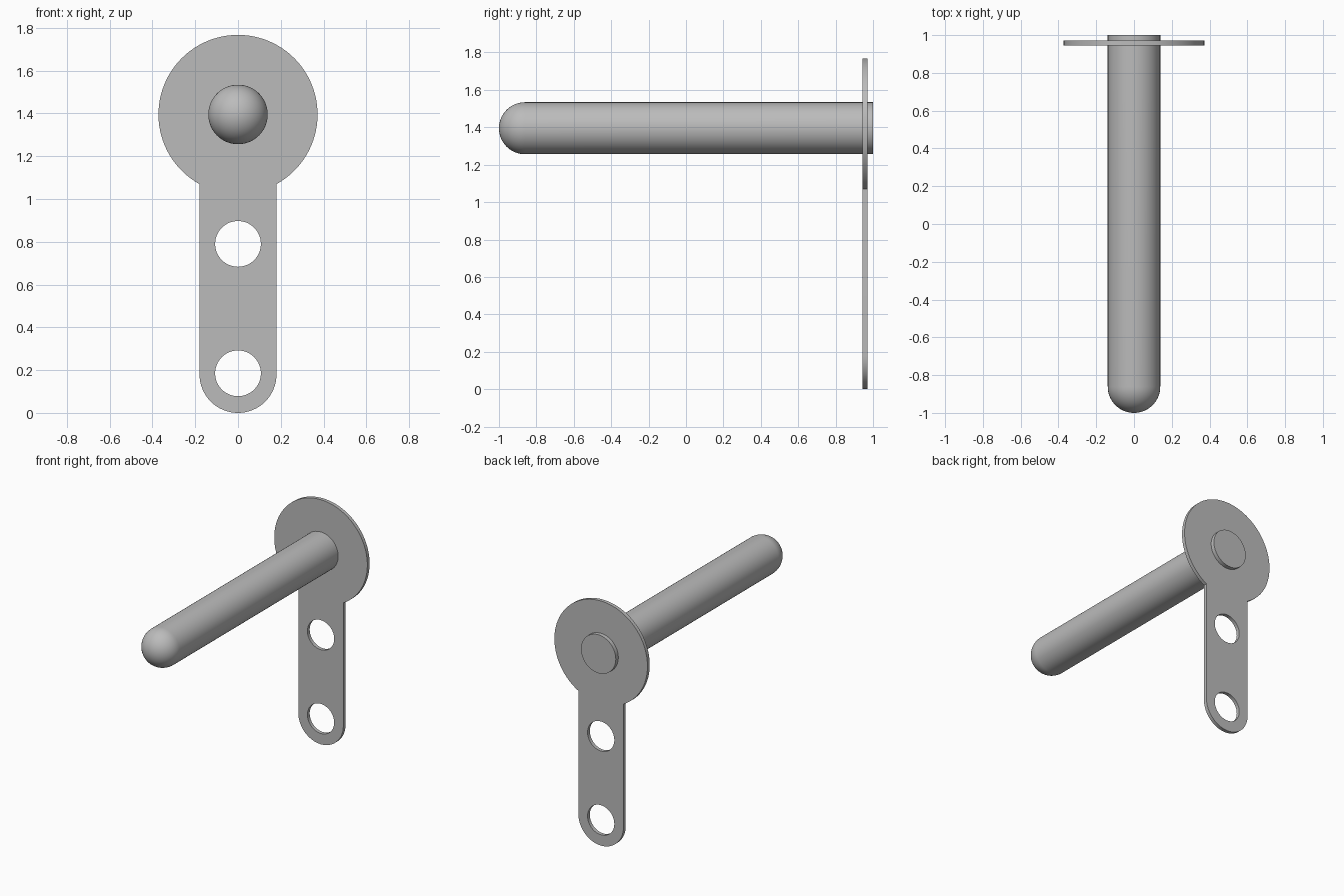
import bpy, bmesh
from math import sin, cos, pi, asin
from mathutils import Matrix

cube = bpy.data.objects.get("Cube")
if cube:
    bpy.data.objects.remove(cube, do_unlink=True)

# Single grey metal
metal = bpy.data.materials.new("grey_metal")
metal.use_nodes = True
colour = (0.5, 0.5, 0.5, 1)
metal.diffuse_color = colour
metal.node_tree.nodes["Principled BSDF"].inputs["Base Color"].default_value = colour

HEAD_Z, HEAD_R = 1.395, 0.372
STRAP_R = 0.18
HOLE_R = 0.107
PIN_R = 0.139
PLATE_Y, PLATE_T = 0.945, 0.026


def arc(z, r, start, end, n):
    return [(r * cos(start + (end - start) * i / n),
             z + r * sin(start + (end - start) * i / n)) for i in range(n + 1)]


def add_loop(bm, points):
    verts = [bm.verts.new((x, PLATE_Y, z)) for x, z in points]
    return [bm.edges.new((v, verts[i - 1])) for i, v in enumerate(verts)]


def finish(name, bm):
    bmesh.ops.recalc_face_normals(bm, faces=bm.faces)
    mesh = bpy.data.meshes.new(name)
    bm.to_mesh(mesh)
    bm.free()
    mesh.materials.append(metal)
    obj = bpy.data.objects.new(name, mesh)
    bpy.context.collection.objects.link(obj)
    bpy.ops.object.select_all(action='DESELECT')
    obj.select_set(True)
    bpy.context.view_layer.objects.active = obj
    bpy.ops.object.shade_smooth_by_angle(angle=pi / 6)
    return obj


# Flat plate: round head blending into a strap with two holes
bm = bmesh.new()
neck = asin(STRAP_R / HEAD_R)
outline = arc(HEAD_Z, HEAD_R, -pi / 2 + neck, 1.5 * pi - neck, 80)
outline += arc(STRAP_R, STRAP_R, pi, 2 * pi, 32)
edges = add_loop(bm, outline)
for z in (0.185, 0.79):
    edges += add_loop(bm, arc(z, HOLE_R, 0, 2 * pi, 48)[:-1])
bmesh.ops.triangle_fill(bm, edges=edges, use_beauty=True)
out = bmesh.ops.extrude_face_region(bm, geom=bm.faces[:], use_keep_orig=True)
moved = [g for g in out["geom"] if isinstance(g, bmesh.types.BMVert)]
bmesh.ops.translate(bm, verts=moved, vec=(0, PLATE_T, 0))
finish("mounting_plate", bm)

# Round pin with a domed front end and a flat back end
bm = bmesh.new()
profile = [(0, 1), (PIN_R, 1)]
profile += [(PIN_R * cos(a), -1 + PIN_R - PIN_R * sin(a))
            for a in (i * pi / 32 for i in range(16))] + [(0, -1)]
verts = [bm.verts.new((r, y, HEAD_Z)) for r, y in profile]
edges = [bm.edges.new(pair) for pair in zip(verts, verts[1:])]
bmesh.ops.spin(bm, geom=verts + edges, cent=(0, 0, HEAD_Z), axis=(0, 1, 0),
               angle=2 * pi, steps=64, use_duplicate=False)
bmesh.ops.remove_doubles(bm, verts=bm.verts, dist=0.0005)
finish("pin", bm)
